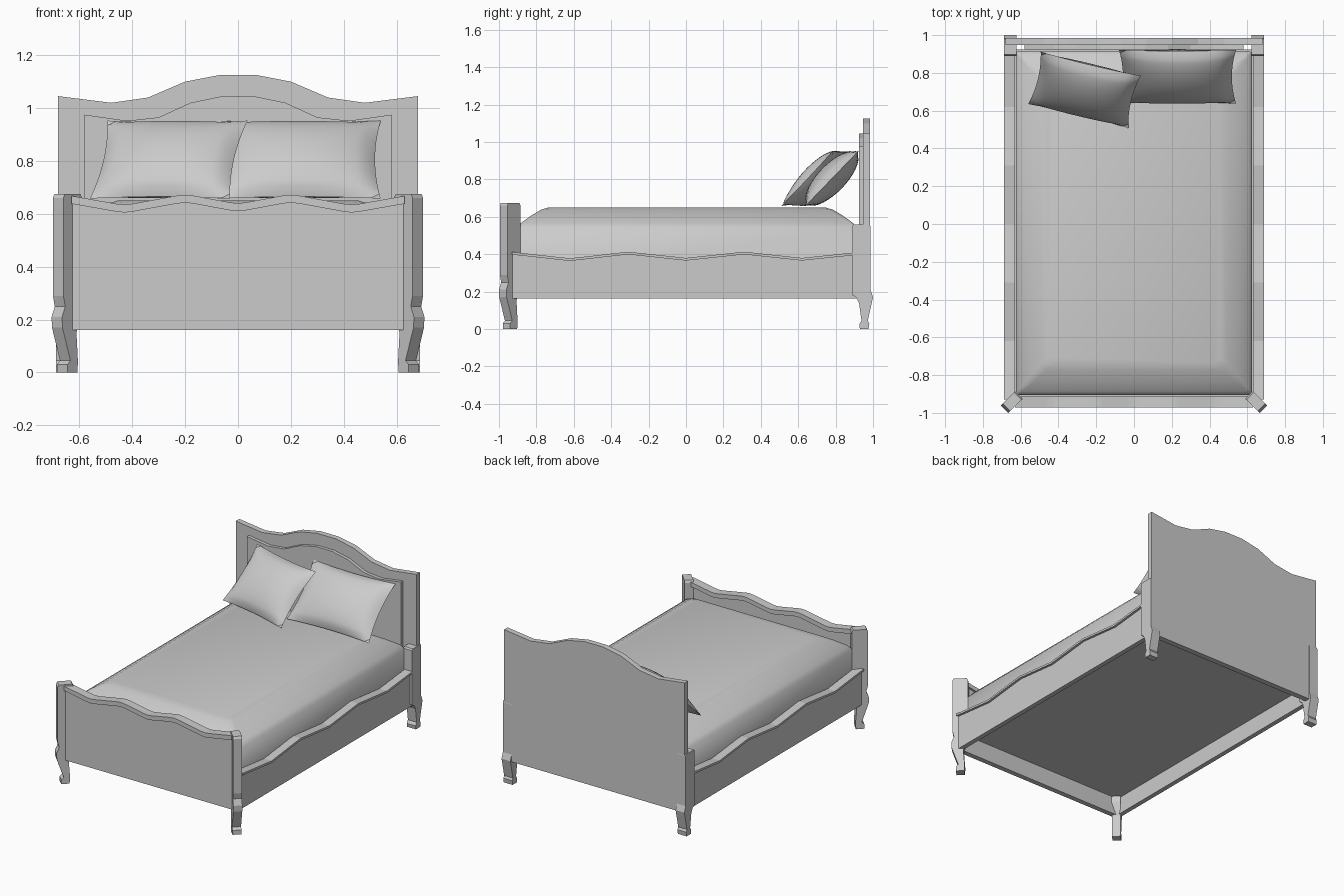
import bpy, bmesh
from math import radians, sqrt
from mathutils import Vector

if "Cube" in bpy.data.objects:
    bpy.data.objects.remove(bpy.data.objects["Cube"])


def finish(name, bm, smooth=None):
    bmesh.ops.recalc_face_normals(bm, faces=bm.faces)
    me = bpy.data.meshes.new(name)
    bm.to_mesh(me)
    bm.free()
    ob = bpy.data.objects.new(name, me)
    bpy.context.collection.objects.link(ob)
    if smooth:
        bpy.ops.object.select_all(action='DESELECT')
        ob.select_set(True)
        bpy.context.view_layer.objects.active = ob
        bpy.ops.object.shade_smooth_by_angle(angle=radians(smooth))
    return ob


def prism(name, pts, place, a, b):
    """Extrude a 2D outline from depth a to b; place maps (u, v, depth) to 3D."""
    bm = bmesh.new()
    lo = [bm.verts.new(place(u, v, a)) for u, v in pts]
    hi = [bm.verts.new(place(u, v, b)) for u, v in pts]
    bm.faces.new(lo)
    bm.faces.new(hi)
    n = len(pts)
    for i in range(n):
        j = (i + 1) % n
        bm.faces.new((lo[i], lo[j], hi[j], hi[i]))
    return finish(name, bm)


def facing_y(u, v, d):
    return Vector((u, d, v))


def facing_x(u, v, d):
    return Vector((d, u, v))


def mirrored(half):
    """Mirror a half line (centre outwards) into a full left-to-right line."""
    return [(-u, v) for u, v in reversed(half) if u > 0] + half


def down_to(line, z):
    return line + [(line[-1][0], z), (line[0][0], z)]


def band(line, h):
    return line + [(u, v - h) for u, v in reversed(line)]


# Headboard and its raised panel
crest = mirrored([(0.07, 1.125), (0.20, 1.10), (0.34, 1.04), (0.48, 1.02), (0.68, 1.045)])
prism("headboard", down_to(crest, 0.16), facing_y, 0.947, 0.985)
inner = mirrored([(0.06, 1.045), (0.18, 1.02), (0.30, 0.965), (0.42, 0.952), (0.58, 0.975)])
prism("headboard_panel", down_to(inner, 0.45), facing_y, 0.925, 0.95)

# Footboard with wavy top moulding
wave = mirrored([(0.0, 0.64), (0.03, 0.643), (0.17, 0.669), (0.20, 0.672), (0.23, 0.669),
                 (0.40, 0.638), (0.43, 0.635), (0.46, 0.638), (0.63, 0.668)])
prism("footboard", down_to([(u, v - 0.01) for u, v in wave], 0.16), facing_y, -0.96, -0.925)
prism("footboard_moulding", band(wave, 0.03), facing_y, -0.972, -0.912)

# Side rails with wavy mouldings
rail_wave = [(-0.93, 0.412), (-0.62, 0.378), (-0.31, 0.413), (0.0, 0.38),
             (0.31, 0.413), (0.62, 0.38), (0.93, 0.412)]
for side, s in (("left", -1), ("right", 1)):
    prism(side + "_rail", down_to(rail_wave, 0.163), facing_x, s * 0.64, s * 0.672)
    prism(side + "_rail_moulding", band(rail_wave, 0.014), facing_x, s * 0.63, s * 0.688)

# Front legs, set diagonally at the corners
front_profile = [(0.042, 0.675), (0.05, 0.66), (0.05, 0.29), (0.04, 0.25), (0.057, 0.21),
                 (0.055, 0.17), (0.012, 0.045), (0.028, 0.03), (0.028, 0.0), (-0.025, 0.0),
                 (-0.028, 0.04), (-0.02, 0.15), (-0.05, 0.24), (-0.05, 0.66), (-0.042, 0.675)]
# Back legs, square to the frame
back_profile = [(0.897, 0.56), (0.98, 0.56), (0.986, 0.55), (0.986, 0.21), (1.0, 0.17),
                (0.972, 0.045), (0.98, 0.03), (0.976, 0.0), (0.93, 0.0), (0.926, 0.025),
                (0.938, 0.045), (0.925, 0.14), (0.91, 0.17), (0.89, 0.18), (0.89, 0.55)]
k = sqrt(0.5)
for side, s in (("left", -1), ("right", 1)):
    def diagonal(u, v, d, s=s):
        return Vector((s * (0.645 + k * (u + d)), -0.94 - k * (u - d), v))
    prism(side + "_front_leg", front_profile, diagonal, -0.028, 0.028)
    prism(side + "_back_leg", back_profile, facing_x, s * 0.622, s * 0.688)

# Mattress: stacked rings that crown towards the top
bm = bmesh.new()
rings = []
for inset, z in ((0, 0.28), (0, 0.54), (0.02, 0.565), (0.075, 0.605), (0.13, 0.638), (0.17, 0.65)):
    x, y0, y1 = 0.625 - inset, -0.905 + inset, 0.915 - inset
    c = min(0.03, 0.01 + inset * 0.2)
    pts = [(-x + c, y0), (x - c, y0), (x, y0 + c), (x, y1 - c),
           (x - c, y1), (-x + c, y1), (-x, y1 - c), (-x, y0 + c)]
    rings.append([bm.verts.new((px, py, z)) for px, py in pts])
for r0, r1 in zip(rings, rings[1:]):
    for i in range(8):
        j = (i + 1) % 8
        bm.faces.new((r0[i], r0[j], r1[j], r1[i]))
bm.faces.new(rings[0])
bm.faces.new(rings[-1])
finish("mattress", bm, 40)

# Slat base closing the underside of the frame
base = [(-0.645, 0.28), (0.645, 0.28), (0.645, 0.37), (-0.645, 0.37)]
prism("bed_base", base, facing_y, -0.93, 0.925)


# Pillows: puffed grids with pinched edges
def pillow(name, loc, width, height, turn):
    n = 16
    bm = bmesh.new()
    for sign in (-1, 1):
        grid = []
        for i in range(n + 1):
            row = []
            for j in range(n + 1):
                u, v = 2 * i / n - 1, 2 * j / n - 1
                puff = sign * 0.075 * ((1 - u * u) * (1 - v * v)) ** 0.55
                x = u * width / 2 * (1 - 0.07 * (1 - v * v))
                y = v * height / 2 * (1 - 0.05 * (1 - u * u))
                row.append(bm.verts.new((x, y, puff)))
            grid.append(row)
        for i in range(n):
            for j in range(n):
                bm.faces.new((grid[i][j], grid[i + 1][j], grid[i + 1][j + 1], grid[i][j + 1]))
    bmesh.ops.remove_doubles(bm, verts=bm.verts, dist=0.0005)
    ob = finish(name, bm, 60)
    ob.location = loc
    ob.rotation_euler = (radians(46), 0, radians(turn))


pillow("right_pillow", (0.23, 0.78, 0.805), 0.62, 0.41, 0)
pillow("left_pillow", (-0.262, 0.71, 0.805), 0.545, 0.41, -13.5)
